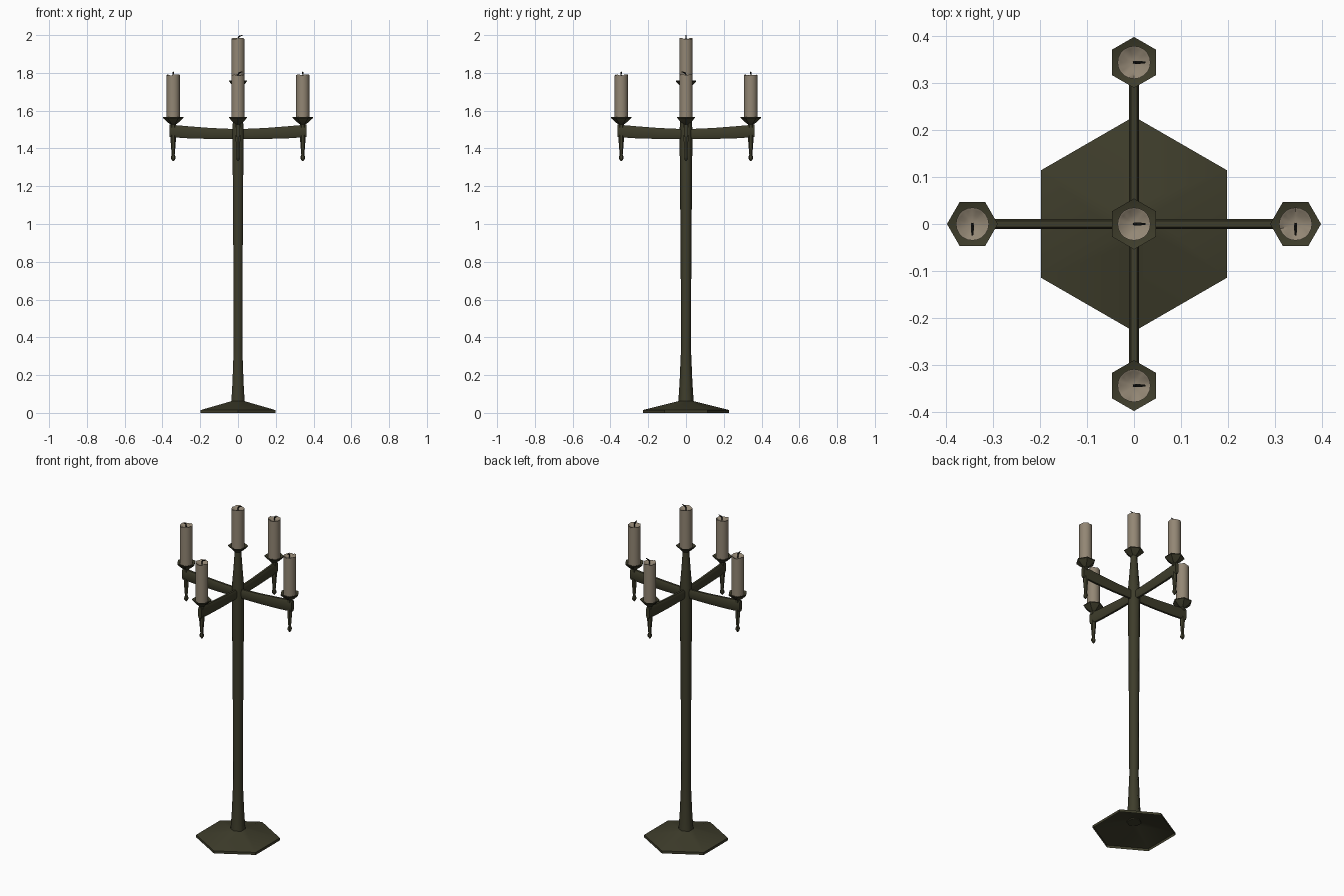
import bpy, bmesh, math, random
from mathutils import Matrix, Vector

if "Cube" in bpy.data.objects:
    bpy.data.objects.remove(bpy.data.objects["Cube"])

random.seed(4)


def material(name, rgb):
    m = bpy.data.materials.new(name)
    m.diffuse_color = (*rgb, 1)
    m.use_nodes = True
    m.node_tree.nodes["Principled BSDF"].inputs["Base Color"].default_value = m.diffuse_color
    return m


IRON = material("dark olive iron", (0.048, 0.046, 0.024))
WAX = material("old wax", (0.29, 0.24, 0.175))
WICK = material("charred wick", (0.012, 0.012, 0.01))


def make(name, bm, mat, loc=(0, 0, 0), turn=0, smooth=35):
    bmesh.ops.transform(bm, matrix=Matrix.Translation(loc) @ Matrix.Rotation(turn, 4, 'Z'), verts=bm.verts)
    me = bpy.data.meshes.new(name)
    bm.to_mesh(me)
    bm.free()
    ob = bpy.data.objects.new(name, me)
    bpy.context.collection.objects.link(ob)
    me.materials.append(mat)
    bpy.ops.object.select_all(action='DESELECT')
    ob.select_set(True)
    bpy.context.view_layer.objects.active = ob
    bpy.ops.object.shade_smooth_by_angle(angle=math.radians(smooth))
    return ob


def loft(rings, cap_start=True, cap_end=True):
    """Skin a list of equally long point rings."""
    bm = bmesh.new()
    rows = [[bm.verts.new(p) for p in r] for r in rings]
    n = len(rows[0])
    for a, b in zip(rows, rows[1:]):
        for i in range(n):
            j = (i + 1) % n
            bm.faces.new((a[i], a[j], b[j], b[i]))
    if cap_start:
        bm.faces.new(rows[0][::-1])
    if cap_end:
        bm.faces.new(rows[-1])
    bmesh.ops.recalc_face_normals(bm, faces=bm.faces)
    return bm


def ring(r, z, n=6, start=0.0):
    return [(r * math.cos(start + i * math.tau / n), r * math.sin(start + i * math.tau / n), z)
            for i in range(n)]


def lathe(profile, n=6, **caps):
    return loft([ring(r, z, n) for r, z in profile], **caps)


def candle(name, loc, turn):
    """Dish, worn candle and bent wick; loc is the dish rim height."""
    x, y, z = loc
    make(name + "_dish", lathe([(0.015, -0.055), (0.015, -0.038), (0.032, -0.026),
                                (0.054, -0.005), (0.054, 0), (0.033, -0.008)]), IRON, loc, turn)
    n = 20
    rim = [0.223 + random.uniform(-0.004, 0.004) for _ in range(n)]
    rows = [ring(0.035, -0.008, n), ring(0.035, 0.1, n),
            [(px, py, rim[i]) for i, (px, py, _) in enumerate(ring(0.035, 0, n))],
            [(px * (0.82 + 0.08 * (i % 2)), py * (0.82 + 0.08 * (i % 2)), rim[i] - 0.002)
             for i, (px, py, _) in enumerate(ring(0.035, 0, n))],
            ring(0.018, 0.212, n), ring(0.004, 0.211, n)]
    make(name + "_wax", loft(rows), WAX, loc, 0, 45)
    # wick bends sideways along local x
    path = [(0, 0.205), (0.001, 0.226), (0.007, 0.235), (0.024, 0.240)]
    tilt = [0, 0.3, 0.8, 1.2]
    rad = [0.003, 0.003, 0.004, 0.002]
    rows = []
    for (px, pz), t, r in zip(path, tilt, rad):
        m = Matrix.Translation((px, 0, pz)) @ Matrix.Rotation(t, 4, 'Y')
        rows.append([m @ Vector(p) for p in ring(r, 0, 6)])
    bend = -math.pi / 2 if abs(x) > 0.1 else 0
    make(name + "_wick", loft(rows), WICK, loc, bend)


# flared hexagonal foot, open underneath
make("foot", lathe([(0.228, 0), (0.228, 0.015), (0.04, 0.062)], cap_start=False, cap_end=False),
     IRON, turn=math.pi / 2, smooth=30)

# tapered pole
make("pole", lathe([(0.041, 0.055), (0.034, 0.16), (0.026, 0.35), (0.028, 0.75), (0.031, 1.15),
                    (0.034, 1.45), (0.033, 1.52), (0.025, 1.62), (0.017, 1.74)]),
     IRON, turn=math.pi / 2, smooth=62)
candle("centre_candle", (0, 0, 1.759), math.pi / 2)

# four gently rising arms with a candle above and a pendant below
for side, k in (("right", 0), ("back", 1), ("left", 2), ("front", 3)):
    a = k * math.pi / 2
    rows = []
    for x, zc, h in ((0, 1.476, 0.026), (0.14, 1.479, 0.029), (0.27, 1.486, 0.032), (0.363, 1.493, 0.033)):
        rows.append([(x, w, zc + h * f) for w, f in
                     ((-0.006, 1), (-0.011, 0.65), (-0.011, -0.65), (-0.006, -1),
                      (0.006, -1), (0.011, -0.65), (0.011, 0.65), (0.006, 1))])
    make(side + "_arm", loft(rows), IRON, turn=a)
    px, py = 0.343 * math.cos(a), 0.343 * math.sin(a)
    make(side + "_pendant", lathe([(0.014, 1.47), (0.014, 1.44), (0.008, 1.366), (0.013, 1.354),
                                   (0.012, 1.345), (0.003, 1.333)]), IRON, (px, py, 0), a, 40)
    candle(side + "_candle", (px, py, 1.566), a)
